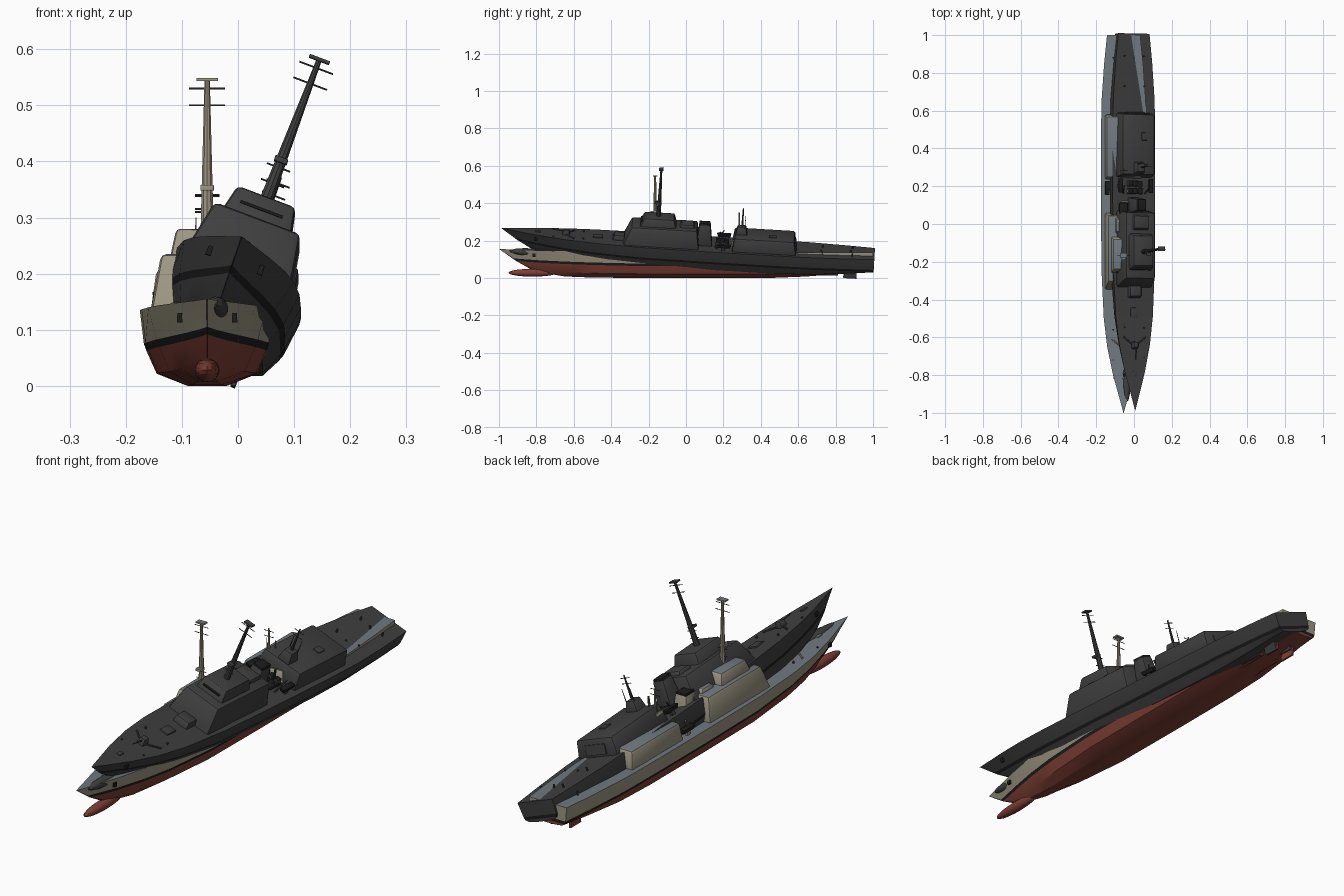
import bpy, bmesh, math
from mathutils import Matrix, Vector

cube = bpy.data.objects.get("Cube")
if cube:
    bpy.data.objects.remove(cube, do_unlink=True)


def material(name, rgb):
    m = bpy.data.materials.new(name)
    m.use_nodes = True
    m.diffuse_color = (*rgb, 1)
    bsdf = m.node_tree.nodes["Principled BSDF"]
    bsdf.inputs["Base Color"].default_value = (*rgb, 1)
    bsdf.inputs["Roughness"].default_value = 0.8
    return m


BEIGE = material("warm_grey", (0.33, 0.30, 0.22))
DECK = material("blue_grey_deck", (0.16, 0.19, 0.215))
RED = material("hull_red", (0.21, 0.05, 0.035))
BLACK = material("black", (0.012, 0.012, 0.012))
DARK = material("charcoal", (0.05, 0.05, 0.051))


def finish(ship, name, bm, mats, rule=None):
    """Turn a bmesh into a named part of one ship."""
    bmesh.ops.recalc_face_normals(bm, faces=bm.faces)
    bm.normal_update()
    if rule:
        for f in bm.faces:
            f.material_index = rule(f)
    me = bpy.data.meshes.new(ship["name"] + "_" + name)
    bm.to_mesh(me)
    bm.free()
    for m in mats:
        me.materials.append(m)
    ob = bpy.data.objects.new(me.name, me)
    bpy.context.collection.objects.link(ob)
    ob.matrix_world = ship["matrix"]
    bpy.ops.object.select_all(action="DESELECT")
    ob.select_set(True)
    bpy.context.view_layer.objects.active = ob
    bpy.ops.object.shade_smooth_by_angle(angle=math.radians(25))
    return ob


def top_face(f):
    return 1 if f.normal.z > 0.8 else 0


def house(ship, name, y, z, half, rake=(0, 0), x=0, bevel=0.006, mats=None):
    """Tapered block: y and z ranges, half widths at base and top, end rakes."""
    bm = bmesh.new()
    for v in bmesh.ops.create_cube(bm, size=2)["verts"]:
        up, aft = v.co.z > 0, v.co.y > 0
        v.co = (x + v.co.x * half[up], y[aft] + (rake[aft] if up else 0) * (-1 if aft else 1), z[up])
    if bevel:
        bmesh.ops.bevel(bm, geom=list(bm.edges), offset=bevel, segments=2, affect="EDGES", profile=0.5)
    return finish(ship, name, bm, mats or (ship["side"], ship["deck"]), top_face)


def rod(ship, name, a, b, r1, r2, mat=None, sides=10):
    """Tapered round bar between two points."""
    a, b = Vector(a), Vector(b)
    bm = bmesh.new()
    turn = (b - a).to_track_quat("Z", "Y").to_matrix().to_4x4()
    bmesh.ops.create_cone(bm, cap_ends=True, segments=sides, radius1=r1, radius2=r2,
                          depth=(b - a).length, matrix=Matrix.Translation((a + b) / 2) @ turn)
    return finish(ship, name, bm, [mat or ship["side"]])


# Hull stations: y, deck half width, keel height, fineness of the lower body
STATIONS = [(-1, .001, .03, .4), (-.93, .02, .03, .45), (-.8, .056, .025, .55), (-.65, .087, .008, .7),
            (-.5, .105, .002, .85), (-.25, .117, 0, 1), (.1, .12, 0, 1), (.45, .12, 0, 1),
            (.65, .117, .008, 1), (.85, .103, .03, 1), (1, .088, .05, 1)]


def hull(ship):
    bm = bmesh.new()
    rings = []
    for y, w, keel, fine in STATIONS:
        fwd = max(0, -y)
        deck = .135 + .02 * fwd ** 2
        low = .062 + .03 * fwd ** 2
        t = max(0, (fwd - .6) / .4) ** 2
        rows = [(.29 * fine, keel, .2), (.75 * fine, keel + .35 * (low - keel), .17),
                (.9 * fine ** .6, low, .09), (.94 * fine ** .5, low + .013, .075), (1, deck, 0)]
        pts = [(w * f, y + s * t, z) for f, z, s in rows]
        ring = [bm.verts.new(p) for p in pts]
        ring += [bm.verts.new((-p[0], p[1], p[2])) for p in reversed(pts)]
        rings.append(ring)
    paint = [0, 0, 1, 2, 3, 2, 1, 0, 0, 0]
    paint = [0, 0, 1, 2, 3, 2, 1, 0, 0, 0]
    for a, b in zip(rings, rings[1:]):
        for i in range(len(a)):
            j = (i + 1) % len(a)
            f = bm.faces.new((a[i], a[j], b[j], b[i]))
            f.material_index = paint[i]
    bm.faces.new(rings[0])
    # transom is split into bands
    end = rings[-1]
    for i in range(4):
        bm.faces.new((end[i], end[i + 1], end[8 - i], end[9 - i])).material_index = paint[i]
    finish(ship, "hull", bm, [ship["bottom"], BLACK, ship["side"], ship["deck"]])


def build(ship):
    hull(ship)
    # bulbous bow
    bm = bmesh.new()
    bmesh.ops.create_uvsphere(bm, u_segments=16, v_segments=10, radius=1,
                              matrix=Matrix.Translation((0, -.82, .028)) @ Matrix.Diagonal((.022, .13, .021, 1)))
    finish(ship, "bow_bulb", bm, [ship["bottom"]])
    # rudders, shafts and propeller hubs
    for s, side in ((1, "left"), (-1, "right")):
        house(ship, side + "_rudder", (.84, .91), (.003, .05), (.004, .005), (.005, 0), s * .04, 0, [ship["bottom"]] * 2)
        rod(ship, side + "_shaft", (s * .04, .6, .015), (s * .04, .81, .02), .005, .006, ship["bottom"])
    # forward superstructure
    house(ship, "main_house", (-.35, .06), (.13, .235), (.101, .082), (.045, .015), bevel=.01)
    house(ship, "bridge", (-.265, -.065), (.225, .28), (.067, .055), (.025, .015), bevel=.008)
    house(ship, "bridge_window_strip", (-.2595, -.2), (.252, .257), (.04, .04), bevel=0, mats=[BLACK, BLACK])
    house(ship, "roof_box", (-.05, .035), (.23, .25), (.045, .04), (.01, .01))
    house(ship, "forward_locker", (-.405, -.34), (.135, .165), (.036, .032), (.01, 0))
    # funnel with black cap
    house(ship, "funnel", (.045, .13), (.13, .25), (.034, .026), (.01, .015))
    house(ship, "funnel_cap", (.055, .113), (.247, .258), (.024, .022), bevel=.002, mats=[BLACK, BLACK])
    # aft superstructure
    house(ship, "aft_house", (.235, .58), (.13, .208), (.101, .09), (.012, .012), bevel=.01)
    house(ship, "hangar_door", (.5, .583), (.145, .185), (.05, .05), (0, .008), bevel=0, mats=[ship["side"]] * 2)
    house(ship, "aft_mast_base", (.25, .315), (.2, .25), (.03, .02), (.01, .01))
    house(ship, "aft_roof_hatch", (.43, .47), (.2, .213), (.015, .015), x=.03, bevel=.002)
    # main mast, yards and top platform
    my = -.165
    rod(ship, "main_mast", (0, my, .27), (0, my, .547), .0125, .005)
    house(ship, "mast_platform", (my - .012, my + .012), (.543, .549), (.019, .019), bevel=0)
    for i, (z, w) in enumerate([(.53, .032), (.5, .032), (.34, .022), (.31, .022)]):
        rod(ship, "yard_%d" % (i + 1), (-w, my, z), (w, my, z), .0016, .0016, DARK, 6)
    house(ship, "mast_radar", (my - .025, my + .005), (.348, .358), (.012, .012), bevel=.001)
    # aft mast
    rod(ship, "aft_mast", (0, .285, .245), (0, .285, .35), .006, .003)
    for i, z in enumerate((.315, .338)):
        rod(ship, "aft_yard_%d" % (i + 1), (-.022, .285, z), (.022, .285, z), .0016, .0016, DARK, 6)
    for s, side in ((1, "left"), (-1, "right")):
        rod(ship, side + "_whip_aerial", (s * .02, .3, .245), (s * .02, .3, .30), .002, .001)
        # midship boats and davits
        house(ship, side + "_boat", (.16, .225), (.15, .168), (.009, .012), (-.008, -.004), s * .086, .003, [BLACK] * 2)
        house(ship, side + "_boat_cradle", (.18, .2), (.13, .152), (.006, .006), x=s * .086, bevel=0)
        rod(ship, side + "_davit", (s * .06, .15, .13), (s * .075, .19, .19), .004, .003)
        # breakwater, bollards, anchors
        rod(ship, side + "_breakwater", (0, -.66, .146), (s * .062, -.61, .145), .004, .004)
        house(ship, side + "_anchor", (-.82, -.805), (.113, .13), (.005, .004), x=s * .049, bevel=0, mats=[BLACK] * 2)
        for i, y in enumerate((-.72, -.56, .72, .88)):
            rod(ship, side + "_bollard_%d" % (i + 1), (s * .055, y, .13), (s * .055, y, .15), .004, .004, DARK, 8)
    # midship launcher grid
    for i in range(3):
        for j in range(2):
            y = .148 + j * .04
            house(ship, "launcher_cell_%d_%d" % (i + 1, j + 1), (y, y + .03), (.13, .16), (.011, .011),
                  x=(i - 1) * .028, bevel=.002, mats=[ship["side"], BLACK])
    rod(ship, "midship_crane", (.02, .2, .14), (.02, .17, .215), .007, .004)
    # bow gun and deck hatch
    house(ship, "gun_turret", (-.675, -.635), (.14, .17), (.017, .012), (.008, .003), bevel=.004)
    rod(ship, "gun_barrel", (0, -.66, .16), (0, -.73, .167), .003, .002)
    house(ship, "bow_hatch", (-.51, -.455), (.13, .146), (.02, .02), bevel=.002)
    house(ship, "bow_winch", (-.82, -.79), (.14, .152), (.01, .008), bevel=.002)


# One upright ship and one charcoal ship heeled over and pitched up
upright = dict(name="upright", matrix=Matrix.Translation((-.055, 0, 0)),
               side=BEIGE, deck=DECK, bottom=RED)
heeled = dict(name="heeled",
              matrix=Matrix.Translation((-.048, .003, .062)) @ Matrix.Rotation(math.radians(-3.4), 4, "X")
              @ Matrix.Rotation(math.radians(20.7), 4, "Y"),
              side=DARK, deck=DARK, bottom=DARK)
for ship in (upright, heeled):
    build(ship)
